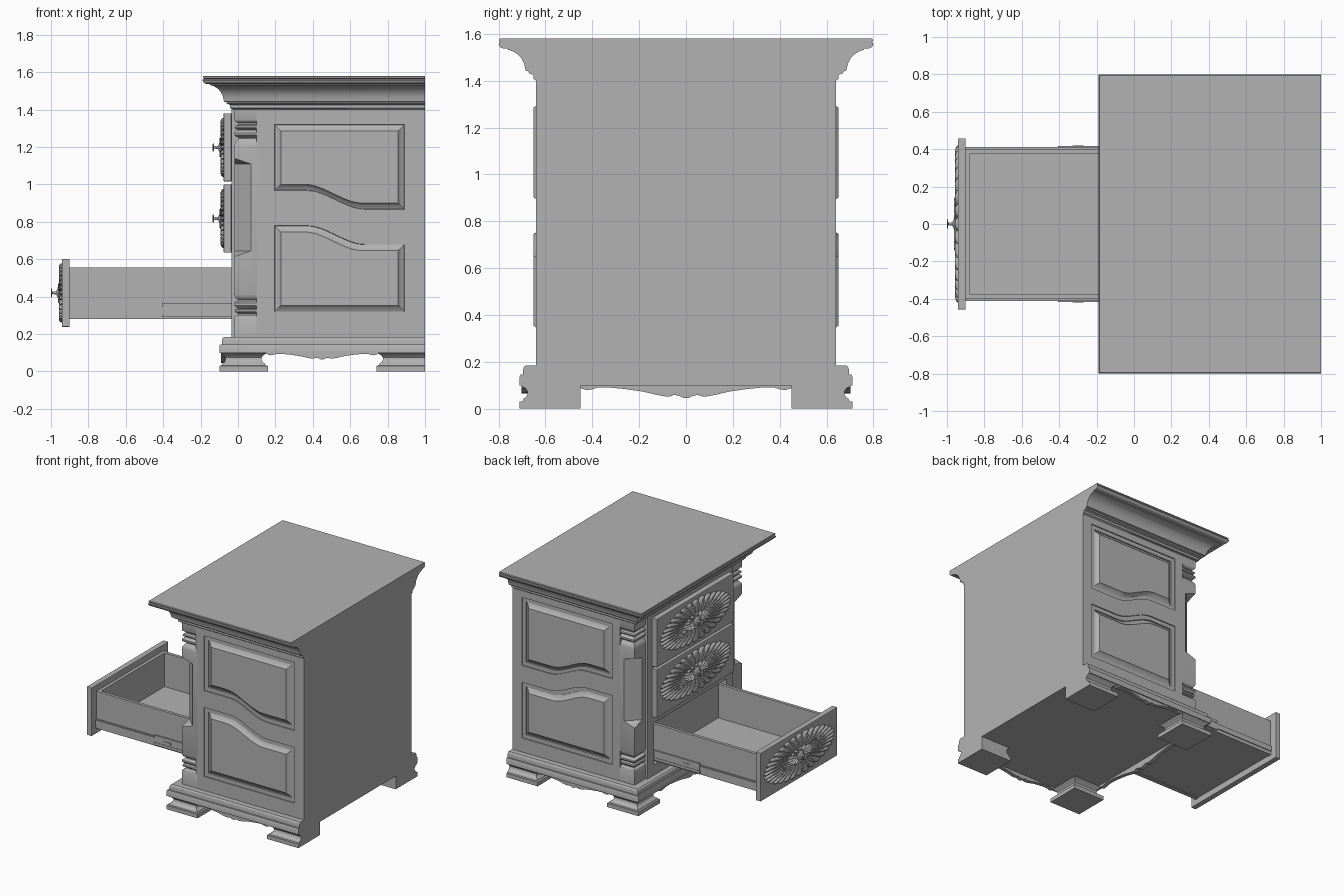
import bpy, bmesh, math
from mathutils import Vector

if "Cube" in bpy.data.objects:
    bpy.data.objects.remove(bpy.data.objects["Cube"])

grey = bpy.data.materials.new("plain grey")
grey.diffuse_color = (0.45, 0.45, 0.45, 1)
grey.use_nodes = True
grey.node_tree.nodes["Principled BSDF"].inputs["Base Color"].default_value = grey.diffuse_color


def add(name, bm, smooth=30):
    """Turn a bmesh into an object with the shared material."""
    bmesh.ops.recalc_face_normals(bm, faces=bm.faces)
    me = bpy.data.meshes.new(name)
    bm.to_mesh(me)
    bm.free()
    ob = bpy.data.objects.new(name, me)
    bpy.context.collection.objects.link(ob)
    me.materials.append(grey)
    bpy.ops.object.select_all(action='DESELECT')
    ob.select_set(True)
    bpy.context.view_layer.objects.active = ob
    if smooth:
        bpy.ops.object.shade_smooth_by_angle(angle=math.radians(smooth))
    return ob


def loft(bm, rings, cap_start=True, cap_end=True):
    """Skin closed rings of points in order."""
    rows = [[bm.verts.new(p) for p in r] for r in rings]
    n = len(rows[0])
    for a, b in zip(rows, rows[1:]):
        for i in range(n):
            j = (i + 1) % n
            bm.faces.new((a[i], a[j], b[j], b[i]))
    if cap_start:
        bm.faces.new(rows[0])
    if cap_end:
        bm.faces.new(rows[-1])


def rect(x0, x1, y0, y1, z):
    return [(x0, y0, z), (x1, y0, z), (x1, y1, z), (x0, y1, z)]


def box(name, x0, x1, y0, y1, z0, z1):
    bm = bmesh.new()
    loft(bm, [rect(x0, x1, y0, y1, z0), rect(x0, x1, y0, y1, z1)])
    return add(name, bm, 0)


def cut(ob, cutter):
    m = ob.modifiers.new("cut", 'BOOLEAN')
    m.operation, m.solver, m.object = 'DIFFERENCE', 'EXACT', cutter
    bpy.context.view_layer.objects.active = ob
    bpy.ops.object.modifier_apply(modifier=m.name)
    bpy.data.objects.remove(cutter)


def moulding(name, profile):
    """Profile of (offset, z) running round the front and both sides, flat at the back."""
    bm = bmesh.new()
    loft(bm, [rect(-.03 - o, 1, -.64 - o, .64 + o, z) for o, z in profile])
    return add(name, bm)


# Cornice and plinth
moulding("cornice_top", [(0, 1.40), (.004, 1.405), (.012, 1.408), (.012, 1.425), (.03, 1.432), (.033, 1.44),
                         (.045, 1.443), (.047, 1.455), (.052, 1.475), (.062, 1.495), (.078, 1.512), (.098, 1.525),
                         (.12, 1.532), (.122, 1.538), (.14, 1.538), (.15, 1.541), (.157, 1.548), (.16, 1.556),
                         (.158, 1.562), (.152, 1.565), (.158, 1.57), (.158, 1.576), (.154, 1.58)])
moulding("plinth", [(.07, .1), (.07, .138), (.066, .145), (.055, .145), (.055, .168), (.052, .178), (.044, .185), (0, .185)])

# Carcass with stepped front corners
plan = [(-.035, -.51), (.1, -.51), (.1, -.64), (1, -.64), (1, .64), (.1, .64), (.1, .51), (-.035, .51)]
bm = bmesh.new()
loft(bm, [[(x, y, z) for x, y in plan] for z in (.18, 1.42)])
carcass = add("carcass", bm, 0)
cut(carcass, box("opening", -.2, .96, -.43, .43, .265, .58))


def panel_outline(d, low, y):
    """Panel outline inset by d: one edge follows an S curve."""
    xs = [.165 + d + (.59 + .165 - 2 * d) * i / 28 for i in range(29)]

    def s(x):
        t = min(1, max(0, (x + d * .4 - .38) / .31))
        return -.1 * t * t * (3 - 2 * t)
    if low:
        curve = [(x, y, .81 - d + s(x)) for x in xs]
        return curve + [(xs[-1], y, .29 + d), (xs[0], y, .29 + d)]
    curve = [(x, y, .937 + d + s(x)) for x in xs]
    return curve + [(xs[-1], y, 1.35 - d), (xs[0], y, 1.35 - d)]


# Raised side panels set in recesses
for side in (-1, 1):
    for low in (False, True):
        bm = bmesh.new()
        loft(bm, [panel_outline(0, low, side * y) for y in (.62, .7)])
        cut(carcass, add("recess", bm, 0))
        bm = bmesh.new()
        steps = [(0, .61), (0, .632), (.03, .632), (.032, .625), (.04, .629), (.05, .635), (.059, .643), (.064, .65)]
        loft(bm, [panel_outline(d, low, side * y) for d, y in steps])
        add("lower_side_panel" if low else "upper_side_panel", bm)

# Corner posts with turned beads and a stopped chamfer
beads_low = [(.012, .298), (.022, .302), (.022, .31), (.006, .316), (.002, .324), (.006, .332), (.02, .338),
             (.008, .344), (0, .354), (0, .366), (.008, .374), (.022, .378), (.022, .384), (.01, .39)]
post = [(0, .18), (0, .285), (.004, .293)] + beads_low + [(.004, .4), (0, .412), (0, 1.208), (.004, 1.222), (.01, 1.23)]
post += [(o, 1.62 - z + .01) for o, z in reversed(beads_low)][1:] + [(.004, 1.338), (0, 1.346), (0, 1.41)]
for side in (-1, 1):
    bm = bmesh.new()
    loft(bm, [rect(-.02 + o, .11, side * .5, side * (.64 - o), z) for o, z in post])
    column = add("corner_post", bm)
    bm = bmesh.new()
    for x, y, z0, z1 in ((-.04, .66, .60, 1.152), (.09, .66, .645, 1.11), (-.04, .53, .645, 1.11)):
        for z in (z0, z1):
            bm.verts.new((x, side * y, z))
    bmesh.ops.convex_hull(bm, input=bm.verts)
    cut(column, add("chamfer", bm, 0))

# Feet: coved at the front, straight on the inner side at the back
foot = [(0, 0), (0, .03), (.012, .032), (.016, .042), (.028, .05), (.034, .062), (.034, .074), (.026, .086), (.012, .094), (0, .105)]
for side in (-1, 1):
    bm = bmesh.new()
    loft(bm, [rect(-.1 + o, .16 - o, side * (.45 + o), side * (.71 - o), z) for o, z in foot])
    add("front_foot", bm)
    bm = bmesh.new()
    loft(bm, [rect(.74 + o, 1, side * .45, side * (.71 - o), z) for o, z in foot])
    add("back_foot", bm)

# Scalloped aprons
half = [(1, .1), (.97, .086), (.92, .079), (.87, .083), (.82, .09), (.7, .09), (.55, .083), (.4, .073),
        (.28, .06), (.2, .053), (.15, .052), (.11, .059), (.06, .054), (.03, .047), (0, .045)]
scallop = [(-u, z) for u, z in half] + [(u, z) for u, z in reversed(half[:-1])]


def apron(name, place, lift):
    bm = bmesh.new()
    line = [(u, .1 - (.1 - z) * lift) for u, z in scallop] + [(1, .12), (-1, .12)]
    loft(bm, [[place(u, z, d) for u, z in line] for d in (0, .03)])
    add(name, bm)


apron("front_apron", lambda u, z, d: (-.092 + d, u * .46, z), 1)
for side in (-1, 1):
    apron("side_apron", lambda u, z, d: (.45 + u * .3, side * (.702 - d), z), .65)


def petals(bm, count, r0, r1, height, x, turn=0):
    """Ring of half-round petals widening to rounded tips, squashed to an ellipse."""
    for i in range(count):
        t = 2 * math.pi * (i + turn) / count
        rings = []
        for f, w, h in ((0, .75, .5), (.3, .85, .8), (.6, .9, 1), (.85, .92, 1), (.95, .68, .75), (1, .25, .3)):
            r = r0 + (r1 - r0) * f
            ring = []
            for k in range(7):
                a = math.pi * k / 6
                ang = t + math.cos(a) * w * math.pi / count
                ring.append((x - math.sin(a) * h * height, .42 * r * math.cos(ang), .157 * r * math.sin(ang)))
            rings.append(ring)
        loft(bm, rings)


def lathe(bm, profile, n=16):
    loft(bm, [[(x, r * math.cos(2 * math.pi * k / n), r * math.sin(2 * math.pi * k / n)) for k in range(n)]
              for x, r in profile])


def drawer_front(x, z, name):
    """Slab, carved sunburst and knob; x is the slab's outer face."""
    slab = box(name + "_drawer_front", x, x + .042, -.457, .457, z - .182, z + .182)
    bev = slab.modifiers.new("soft edge", 'BEVEL')
    bev.width, bev.segments = .004, 2
    bm = bmesh.new()
    petals(bm, 32, .3, 1, .016, 0)
    petals(bm, 32, .2, .8, .011, 0, .5)
    petals(bm, 16, .08, .36, .021, 0)
    add(name + "_sunburst", bm, 40).location = (x, 0, z)
    bm = bmesh.new()
    lathe(bm, [(0, .04), (-.014, .04), (-.02, .034), (-.024, .02), (-.03, .009), (-.05, .006), (-.052, .012),
               (-.054, .024), (-.057, .024), (-.058, .018)])
    add(name + "_knob", bm).location = (x, 0, z)


drawer_front(-.077, 1.198, "top")
drawer_front(-.077, .818, "middle")
drawer_front(-.942, .42, "bottom")

# Open drawer tray
box("tray_floor", -.9, .02, -.4, .4, .285, .3)
box("tray_front_wall", -.902, -.877, -.4, .4, .285, .555)
box("tray_back_wall", -.005, .02, -.4, .4, .285, .555)
for side in (-1, 1):
    box("tray_side_wall", -.9, .02, side * .377, side * .4, .28, .555)
    # Telescoping slide: inner rail with a centre rib, outer rail, catch
    box("slide_rail", -.9, .1, side * .4, side * .407, .28, .35)
    box("slide_rib", -.9, .1, side * .407, side * .413, .305, .345)
    box("slide_outer", -.405, .5, side * .407, side * .418, .29, .31)
    box("slide_outer", -.405, .5, side * .407, side * .418, .345, .365)
    box("slide_middle", -.405, .5, side * .407, side * .415, .31, .345)
    box("slide_catch", -.33, -.27, side * .41, side * .419, .318, .338)
